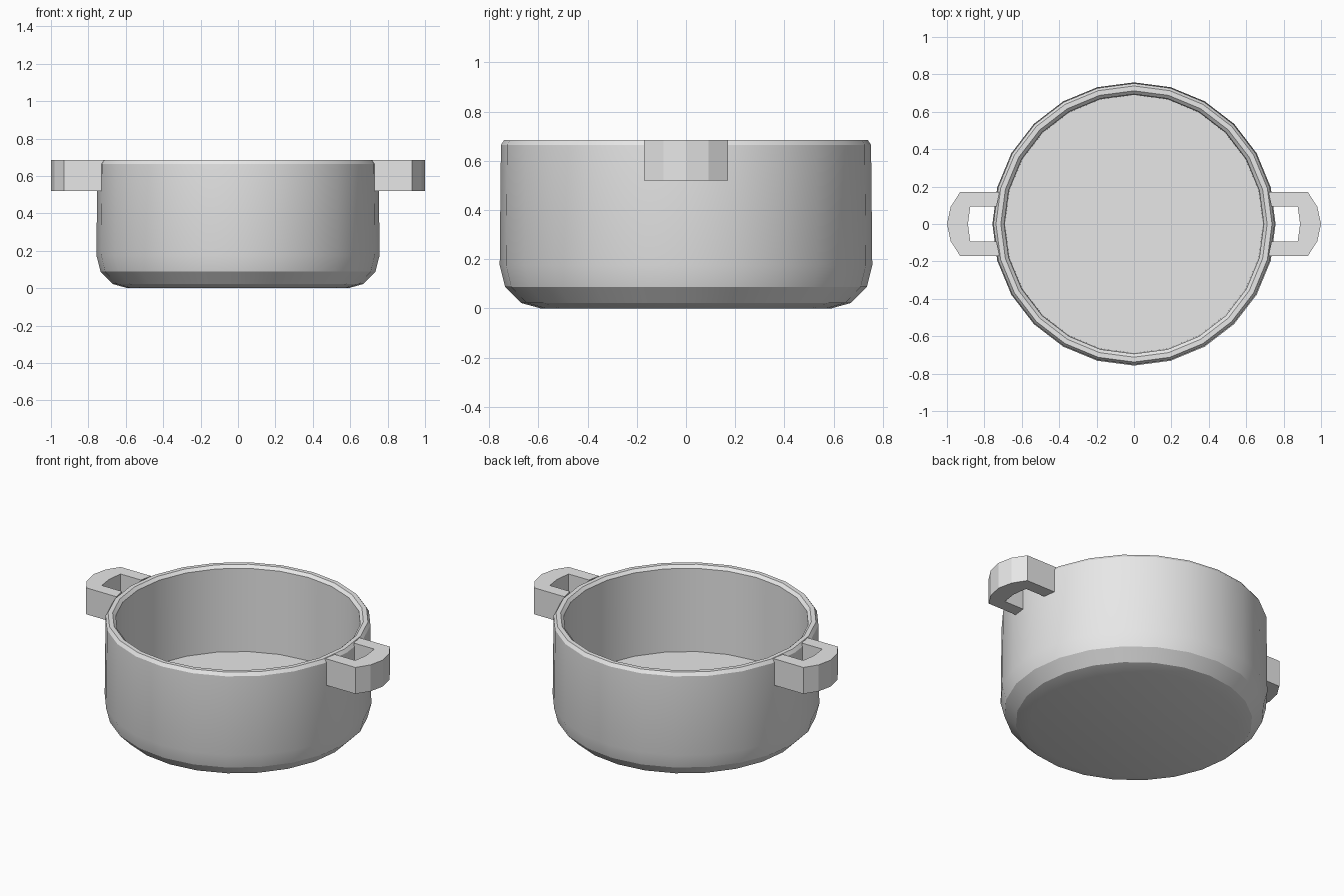
import bpy, bmesh, math

if "Cube" in bpy.data.objects:
    bpy.data.objects.remove(bpy.data.objects["Cube"])

metal = bpy.data.materials.new("grey_metal")
metal.diffuse_color = (0.8, 0.8, 0.8, 1.0)
metal.use_nodes = True
metal.node_tree.nodes["Principled BSDF"].inputs["Base Color"].default_value = metal.diffuse_color


def make_object(name, bm, smooth_angle=None):
    bmesh.ops.recalc_face_normals(bm, faces=bm.faces[:])
    mesh = bpy.data.meshes.new(name)
    bm.to_mesh(mesh)
    bm.free()
    mesh.materials.append(metal)
    obj = bpy.data.objects.new(name, mesh)
    bpy.context.collection.objects.link(obj)
    if smooth_angle:
        bpy.ops.object.select_all(action='DESELECT')
        obj.select_set(True)
        bpy.context.view_layer.objects.active = obj
        bpy.ops.object.shade_smooth_by_angle(angle=math.radians(smooth_angle))
    return obj


# Pot body: (radius, height) profile from outer base, over the rim, to inner floor
SIDES = 24
profile = [(0.59, 0.0), (0.67, 0.022), (0.735, 0.088), (0.757, 0.175),
           (0.752, 0.665), (0.738, 0.685), (0.712, 0.685), (0.694, 0.668),
           (0.69, 0.15)]
bm = bmesh.new()
rings = []
for r, z in profile:
    rings.append([bm.verts.new((r * math.cos(2 * math.pi * i / SIDES),
                                r * math.sin(2 * math.pi * i / SIDES), z))
                  for i in range(SIDES)])
for low, high in zip(rings, rings[1:]):
    for i in range(SIDES):
        j = (i + 1) % SIDES
        bm.faces.new((low[i], low[j], high[j], high[i]))
bm.faces.new(rings[0])
bm.faces.new(rings[-1])
make_object("pot_body", bm, 30)

# Side handles: flat-faceted loops, extruded from matching outer and inner paths
outer = [(0.72, 0.17), (0.93, 0.17), (0.98, 0.092), (1.0, 0.0),
         (0.98, -0.092), (0.93, -0.17), (0.72, -0.17)]
inner = [(0.735, 0.093), (0.875, 0.093), (0.88, 0.06), (0.888, 0.0),
         (0.88, -0.06), (0.875, -0.093), (0.735, -0.093)]
for name, side in (("right_handle", 1), ("left_handle", -1)):
    bm = bmesh.new()
    o = [bm.verts.new((side * x, y, 0.52)) for x, y in outer]
    n = [bm.verts.new((side * x, y, 0.52)) for x, y in inner]
    for i in range(len(o) - 1):
        bm.faces.new((o[i], o[i + 1], n[i + 1], n[i]))
    base = bm.faces[:]
    ext = bmesh.ops.extrude_face_region(bm, geom=base, use_keep_orig=True)
    top = [v for v in ext["geom"] if isinstance(v, bmesh.types.BMVert)]
    bmesh.ops.translate(bm, verts=top, vec=(0, 0, 0.165))
    make_object(name, bm)
